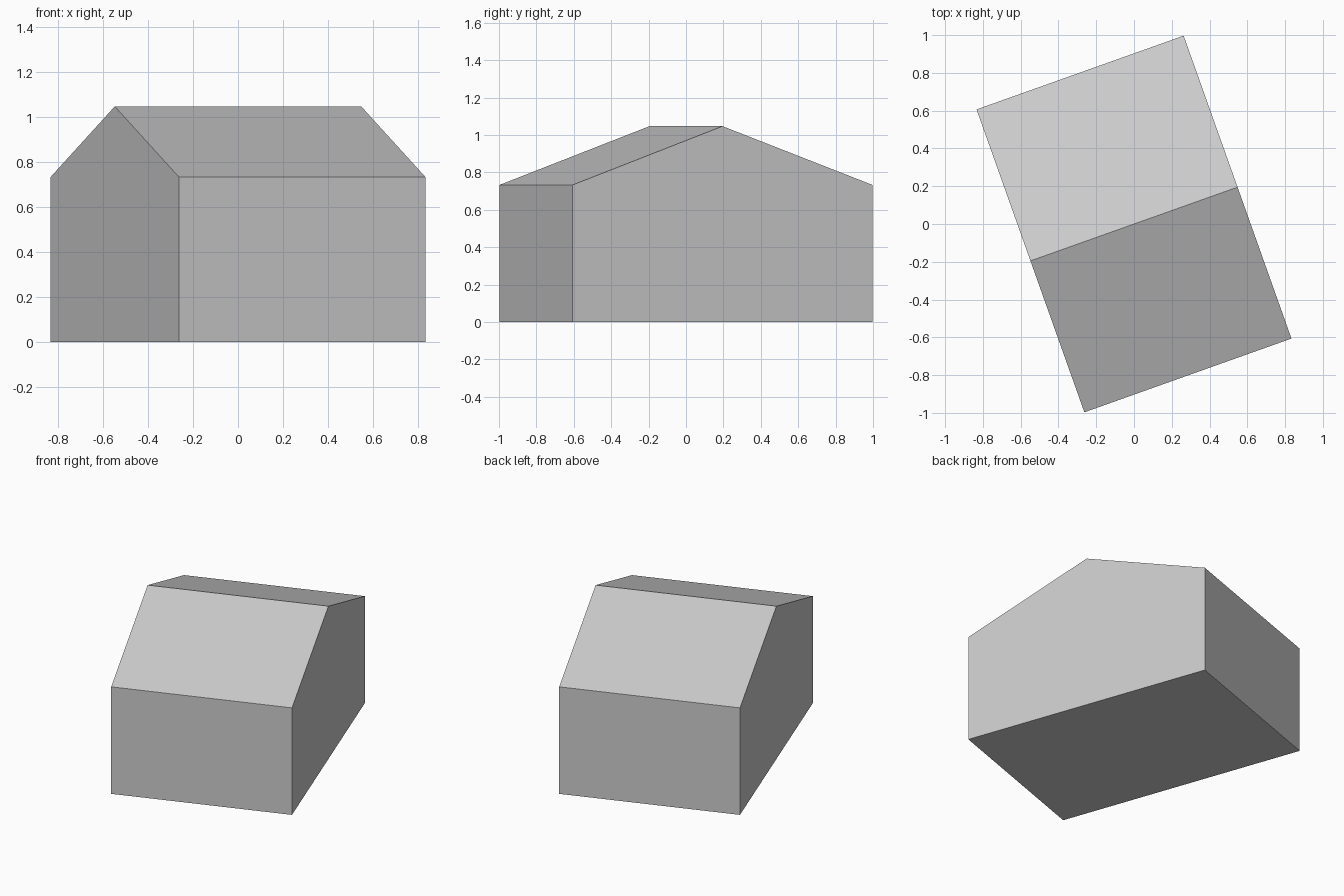
import bpy
import bmesh
from math import radians
from mathutils import Matrix, Vector

default_cube = bpy.data.objects.get("Cube")
if default_cube:
    bpy.data.objects.remove(default_cube, do_unlink=True)

HALF_LENGTH = 0.582   # along the ridge
HALF_WIDTH = 0.851    # across the ridge
EAVE = 0.733
RIDGE = 1.047
TURN = radians(19.6)

# Plain grey material
grey = bpy.data.materials.new("plain_grey")
grey.use_nodes = True
colour = (0.6, 0.6, 0.6, 1)
grey.diffuse_color = colour
grey.node_tree.nodes["Principled BSDF"].inputs["Base Color"].default_value = colour

# Gable end profile, extruded along the ridge into a solid house block
profile = [(-HALF_WIDTH, 0), (HALF_WIDTH, 0), (HALF_WIDTH, EAVE),
           (0, RIDGE), (-HALF_WIDTH, EAVE)]
bm = bmesh.new()
gable = bm.faces.new([bm.verts.new((-HALF_LENGTH, y, z)) for y, z in profile])
extruded = bmesh.ops.extrude_face_region(bm, geom=[gable], use_keep_orig=True)
far_verts = [g for g in extruded["geom"] if isinstance(g, bmesh.types.BMVert)]
bmesh.ops.translate(bm, verts=far_verts, vec=Vector((2 * HALF_LENGTH, 0, 0)))

# Turn the block about the vertical axis
bmesh.ops.rotate(bm, verts=bm.verts, cent=(0, 0, 0),
                 matrix=Matrix.Rotation(TURN, 3, "Z"))
bmesh.ops.recalc_face_normals(bm, faces=bm.faces)

mesh = bpy.data.meshes.new("gabled_house")
bm.to_mesh(mesh)
bm.free()
mesh.materials.append(grey)
house = bpy.data.objects.new("gabled_house", mesh)
bpy.context.collection.objects.link(house)
